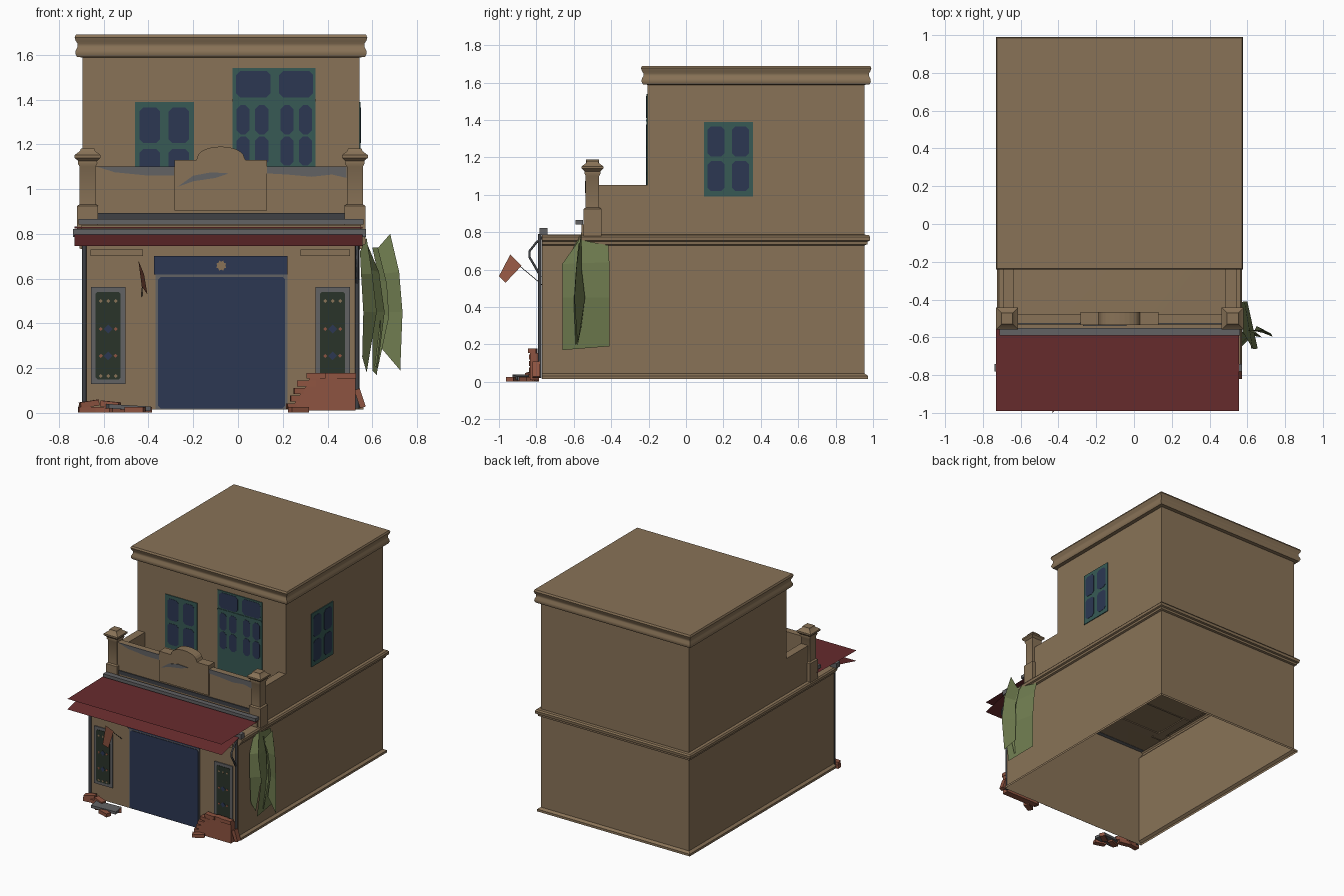
import bpy, bmesh, math, random
from mathutils import Vector, Matrix

if "Cube" in bpy.data.objects:
    bpy.data.objects.remove(bpy.data.objects["Cube"])
random.seed(4)

def mat(name, r, g, b):
    m = bpy.data.materials.new(name)
    m.diffuse_color = (r, g, b, 1)
    m.use_nodes = True
    m.node_tree.nodes["Principled BSDF"].inputs["Base Color"].default_value = m.diffuse_color
    return m

TAN = mat("tan plaster", .25, .171, .096)
BLUE = mat("dark blue", .025, .039, .086)
TEAL = mat("teal wood", .038, .102, .091)
RED = mat("awning red", .135, .024, .026)
GREY = mat("stain grey", .122, .122, .127)
DARK = mat("pipe grey", .05, .053, .06)
PANEL = mat("dark green", .023, .034, .023)
BRICK = mat("brick", .27, .088, .052)
LEAF = mat("leaf green", .162, .205, .08)

def mesh(name, verts, faces, m, fix=True):
    me = bpy.data.meshes.new(name)
    me.from_pydata([tuple(v) for v in verts], [], faces)
    if fix:
        bm = bmesh.new(); bm.from_mesh(me)
        bmesh.ops.recalc_face_normals(bm, faces=bm.faces)
        bm.to_mesh(me); bm.free()
    me.materials.append(m)
    ob = bpy.data.objects.new(name, me)
    bpy.context.collection.objects.link(ob)
    return ob

def select(ob):
    bpy.ops.object.select_all(action='DESELECT')
    ob.select_set(True); bpy.context.view_layer.objects.active = ob

def prism(name, pts, d0, d1, m, axis='y'):
    """Extrude an outline in (u, z) between two depths on y or x."""
    n = len(pts)
    vs = [((u, d, z) if axis == 'y' else (d, u, z)) for d in (d0, d1) for u, z in pts]
    fs = [tuple(range(n)), tuple(range(n, 2 * n))]
    fs += [(i, (i + 1) % n, n + (i + 1) % n, n + i) for i in range(n)]
    return mesh(name, vs, fs, m)

def box(name, x0, x1, y0, y1, z0, z1, m):
    return prism(name, [(x0, z0), (x1, z0), (x1, z1), (x0, z1)], y0, y1, m)

def loft(name, x0, x1, y0, y1, profile, m, front=True):
    """Stack rectangles grown by (offset, z); open below, closed on top."""
    vs, fs = [], []
    for o, z in profile:
        f = o if front else 0
        vs += [(x0 - o, y0 - f, z), (x1 + o, y0 - f, z), (x1 + o, y1 + o, z), (x0 - o, y1 + o, z)]
    for k in range(len(profile) - 1):
        for i in range(4):
            a, b = 4 * k + i, 4 * k + (i + 1) % 4
            fs.append((a, b, b + 4, a + 4))
    t = 4 * (len(profile) - 1)
    fs.append((t, t + 1, t + 2, t + 3))
    select(mesh(name, vs, fs, m))
    bpy.ops.object.shade_smooth_by_angle(angle=math.radians(42))

def tube(name, pts, r, m):
    cu = bpy.data.curves.new(name, 'CURVE')
    cu.dimensions = '3D'; cu.bevel_depth = r; cu.bevel_resolution = 1; cu.use_fill_caps = True
    sp = cu.splines.new('POLY'); sp.points.add(len(pts) - 1)
    for p, c in zip(sp.points, pts):
        p.co = (*c, 1)
    cu.materials.append(m)
    ob = bpy.data.objects.new(name, cu)
    bpy.context.collection.objects.link(ob)
    select(ob)
    bpy.ops.object.convert(target='MESH')

def octagon(u0, u1, z0, z1, c=.018):
    return [(u0 + c, z0), (u1 - c, z0), (u1, z0 + c), (u1, z1 - c),
            (u1 - c, z1), (u0 + c, z1), (u0, z1 - c), (u0, z0 + c)]

def rect(u0, u1, z0, z1):
    return [(u0, z0), (u1, z0), (u1, z1), (u0, z1)]

L, R, F, B = -.694, .542, -.77, .955
P = F - .002          # back of plates on the shop front

# Building shell: lower storey with plinth and string course, upper storey with cornice
loft("lower_storey", L, R, F, B, [(.018, .015), (.018, .032), (0, .045), (0, .73), (.014, .735),
     (.016, .75), (.028, .755), (.03, .775), (.022, .785), (0, .787)], TAN, front=False)
loft("upper_storey", L, R, -.205, B, [(0, .78), (0, 1.588), (.026, 1.591), (.033, 1.605), (.031, 1.62),
     (.023, 1.635), (.023, 1.65), (.031, 1.662), (.036, 1.677), (.03, 1.69)], TAN)

# Balcony: side walls, front parapet, crest, pillars
for n, x0 in (("left", L), ("right", R - .06)):
    box("balcony_wall_" + n, x0, x0 + .06, -.48, -.2, .78, 1.052, TAN)
box("parapet", -.64, .49, -.525, -.48, .78, 1.10, TAN)
CX = -.077
half = [(.207, .905), (.207, 1.13), (.11, 1.13)]
arc = [(.105 * math.cos(math.pi * i / 12), 1.14 + .05 * math.sin(math.pi * i / 12)) for i in range(13)]
crest = half + arc + [(-u, z) for u, z in reversed(half)]
prism("parapet_crest", [(CX + u, z) for u, z in crest], -.535, -.465, TAN)
for n, cx in (("left", -.672), ("right", .522)):
    loft("pillar_" + n, cx, cx, -.5, -.5, [(.047, .78), (.047, .925), (.036, .932), (.036, 1.10), (.044, 1.115),
         (.042, 1.125), (.058, 1.14), (.058, 1.152), (.034, 1.17), (.03, 1.182)], TAN)
box("parapet_base_band", -.63, .475, -.532, -.52, .865, .893, DARK)
box("balcony_ledge", -.70, .55, -.56, -.48, .785, .84, TAN)
box("balcony_rail", -.712, .56, -.59, -.55, .842, .866, GREY)

# Weather stains on the parapet
prism("stain_left", [(-.63, 1.10), (-.55, 1.075), (-.5, 1.07), (-.4, 1.06), (-.285, 1.06), (-.285, 1.10)], -.529, -.524, GREY)
prism("stain_right", [(.13, 1.10), (.13, 1.07), (.22, 1.065), (.33, 1.055), (.42, 1.065), (.485, 1.05), (.485, 1.10)], -.529, -.524, GREY)
prism("stain_crest", [(-.27, 1.01), (-.2, 1.035), (-.1, 1.05), (-.04, 1.07), (-.12, 1.075), (-.2, 1.06)], -.539, -.534, GREY)

# Windows and balcony door: teal plate with dark panes
def window(name, u0, z0, u1, z1, panes, face, out, axis):
    prism(name + "_frame", rect(u0, u1, z0, z1), face, face + out * .006, TEAL, axis)
    for i, p in enumerate(panes):
        prism(f"{name}_pane_{i}", octagon(*p), face + out * .003, face + out * .008, BLUE, axis)

def four(u0, z0):
    return [(u0 + a, u0 + a + .092, z0 + b, z0 + b + .16) for a in (.02, .15) for b in (.03, .215)]

window("front_window", -.46, .99, -.196, 1.39, four(-.46, .99), -.205, -1, 'y')
window("side_window", .095, .99, .358, 1.39, four(.095, .99), R, 1, 'x')
cols = [(-.006, .052), (.076, .136), (.19, .248), (.272, .33)]
panes = [(a, b, z, z + .13) for a, b in cols for z in (1.105, 1.245)]
panes += [(-.008, .146, 1.41, 1.528), (.184, .335, 1.41, 1.528)]
window("balcony_door", -.025, .787, .347, 1.54, panes, -.205, -1, 'y')
box("door_transom_rail", -.025, .347, -.215, -.205, 1.392, 1.402, TEAL)

# Shop front: shutter, lintel, ornament
prism("shutter_surround", rect(-.368, .222, .018, .62), P, F - .004, GREY)
prism("shutter", octagon(-.357, .211, .02, .608, .012), P, F - .008, BLUE)
prism("shutter_lintel", rect(-.375, .222, .618, .70), P, F - .009, BLUE)
prism("lintel_ornament", [(-.075 + (.024 if i % 2 else .018) * math.cos(i * math.pi / 8),
      .658 + (.024 if i % 2 else .018) * math.sin(i * math.pi / 8)) for i in range(16)], F - .005, F - .012, TAN)

# Tiled side panels and sign boards
for n, cx in (("left", -.58), ("right", .423)):
    prism("panel_frame_" + n, rect(cx - .077, cx + .077, .13, .562), P, F - .009, GREY)
    prism("panel_" + n, octagon(cx - .056, cx + .056, .15, .54, .008), F - .005, F - .012, PANEL)
    for z in (.5, .375, .255, .165):
        for dx in (-.033, 0, .033):
            mid = z in (.375, .255)
            m = (BLUE if dx == 0 else BRICK) if mid else TAN
            s = .02 if mid and dx == 0 else .009
            prism("panel_tile_" + n, [(cx + dx - s, z), (cx + dx, z - s), (cx + dx + s, z), (cx + dx, z + s)],
                  F - .011, F - .014, m)
for n, x0, x1 in (("left", -.66, -.425), ("right", .28, .50)):
    prism("sign_board_" + n, rect(x0, x1, .70, .73), P, F - .008, TAN)

# Gutter, downpipes and bracket arm
box("gutter", -.738, .572, -.782, -.74, .785, .822, GREY)
for n, x in (("left", -.687), ("right", .532)):
    tube("downpipe_" + n, [(x, -.782, .02), (x, -.782, .79)], .010, DARK)
tube("awning_bracket", [(.532, -.765, .775), (.532, -.80, .745), (.532, -.836, .70), (.532, -.836, .665),
     (.532, -.815, .63), (.532, -.775, .56)], .007, DARK)

# Two thin awning sheets
for n, (y0, z0, y1, z1) in (("upper", (-.53, .832, -.99, .824)), ("lower", (-.77, .80, -.99, .745))):
    mesh("awning_" + n, [(-.73, y0, z0), (.556, y0, z0), (.556, y1, z1), (-.73, y1, z1)], [(3, 2, 1, 0)], RED, False)

# Hanging pennant on its cord
mesh("pennant", [(-.43, -1, .565), (-.445, -.94, .68), (-.42, -.88, .62), (-.405, -.965, .53)], [(0, 1, 2, 3)], BRICK, False)
tube("pennant_cord", [(-.425, -.89, .62), (-.43, -.77, .52)], .002, DARK)

# Big folded leaves on the right corner: rows of (front xyz, rear xyz)
def leaf(name, rows):
    vs = [p for r in rows for p in r]
    return mesh(name, vs, [(2 * i, 2 * i + 2, 2 * i + 3, 2 * i + 1) for i in range(len(rows) - 1)], LEAF, False)

leaf("leaf_broad", [((.575, -.57, .76), (.56, -.415, .73)), ((.63, -.662, .63), (.585, -.41, .64)),
     ((.655, -.66, .45), (.60, -.41, .45)), ((.62, -.66, .17), (.60, -.41, .19))])
leaf("leaf_side", [((.61, -.56, .72), (.68, -.56, .80)), ((.64, -.56, .62), (.72, -.585, .63)),
     ((.65, -.54, .45), (.735, -.597, .45)), ((.64, -.56, .29), (.725, -.58, .19))])
leaf("leaf_wall", [((.545, -.60, .72), (.575, -.57, .78)), ((.55, -.65, .62), (.60, -.60, .62)),
     ((.56, -.66, .45), (.62, -.60, .45)), ((.555, -.64, .25), (.575, -.61, .18))])
leaf("leaf_middle", [((.625, -.575, .74), (.60, -.56, .74)), ((.665, -.59, .58), (.63, -.56, .60)),
     ((.675, -.60, .43), (.64, -.57, .45)), ((.625, -.59, .20), (.61, -.58, .21))])

# Broken brickwork: wall stub, its loose edge bricks, and rubble
prism("brick_stub", [(.24, .01), (.525, .01), (.525, .155), (.32, .155), (.305, .12), (.285, .09), (.26, .06)], -.835, -.785, BRICK)

def brick(x, y, z, rz=0, ry=0, size=(.085, .04, .026), m=BRICK, name="loose_brick"):
    ob = box(name, -size[0] / 2, size[0] / 2, -size[1] / 2, size[1] / 2, -size[2] / 2, size[2] / 2, m)
    ob.data.transform(Matrix.Translation((x, y, z)) @ Matrix.Rotation(rz, 4, 'Z') @ Matrix.Rotation(ry, 4, 'Y'))

for x in (.35, .43, .485):
    brick(x, -.815 + random.uniform(-.01, .01), .166, random.uniform(-.1, .1))
for i in range(4):
    brick(.26 + .016 * i, -.815, .03 + .034 * i, random.uniform(-.2, .2))
brick(.545, -.80, .065, 0, 1.25)
brick(.27, -.855, .014, .5)
for x, y, rz in ((-.67, -.81, .1), (-.59, -.82, -.2), (-.53, -.87, .4), (-.46, -.93, -.3), (-.43, -.85, .6)):
    brick(x, y, .014, rz)
brick(-.665, -.81, .04, .2, -.15)
brick(-.57, -.83, .038, -.3, .1)
brick(-.49, -.87, .024, .15, .06, (.19, .09, .02), GREY, "broken_slab")
